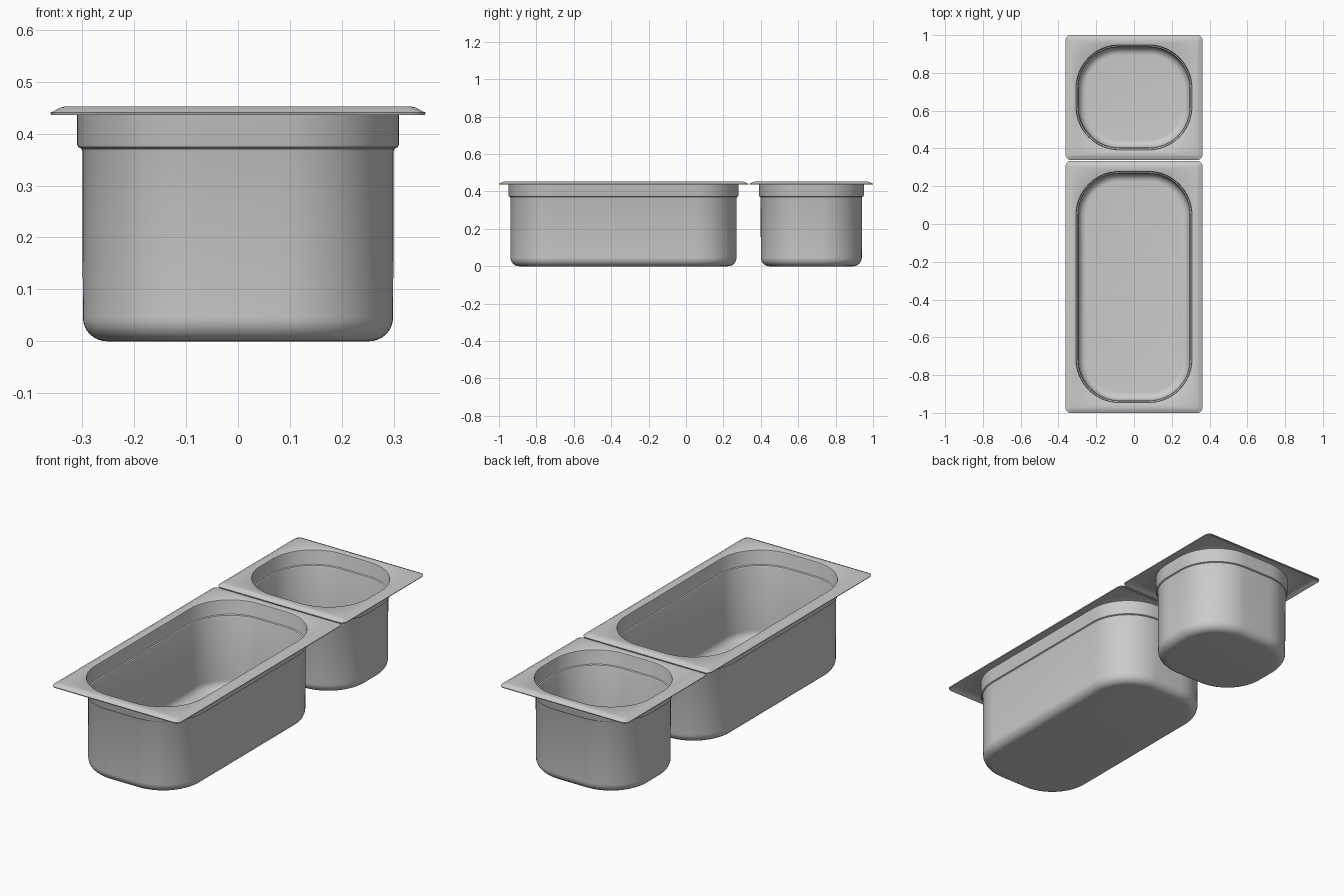
import bpy, bmesh
from math import cos, sin, pi

if "Cube" in bpy.data.objects:
    bpy.data.objects.remove(bpy.data.objects["Cube"])

SHEET = 0.005   # metal thickness
STEPS = 16      # segments per rounded corner


def ring(bm, hx, hy, r, z):
    """Rounded rectangle of vertices, counter-clockwise from above."""
    verts = []
    for k, (sx, sy) in enumerate([(1, 1), (-1, 1), (-1, -1), (1, -1)]):
        for i in range(STEPS + 1):
            a = (k + i / STEPS) * pi / 2
            verts.append(bm.verts.new((sx * (hx - r) + r * cos(a),
                                       sy * (hy - r) + r * sin(a), z)))
    return verts


def pan(name, centre_y, rim_hy, well_hy):
    bm = bmesh.new()
    rim_hx, well_hx, well_r = 0.36, 0.31, 0.232
    rings = []
    # sloping rim edge and flat flange: (inset, height)
    for d, z in [(0, 0.436), (0.006, 0.4385), (0.019, 0.4455), (0.025, 0.447)]:
        rings.append(ring(bm, rim_hx - d, rim_hy - d, 0.026 - d * 0.6, z))
    # collar, stacking step and wall: (inset, height)
    profile = [(-0.003, 0.447), (-0.001, 0.446), (0, 0.443), (0, 0.379),
               (0.002, 0.374), (0.008, 0.371), (0.010, 0.366)]
    # rounded bottom edge
    fillet = 0.046
    for i in range(9):
        a = i / 8 * pi / 2
        profile.append((0.011 + fillet * (1 - cos(a)), fillet * (1 - sin(a))))
    for d, z in profile:
        rings.append(ring(bm, well_hx - d, well_hy - d, well_r - d, z))
    for a, b in zip(rings, rings[1:]):
        n = len(a)
        for i in range(n):
            j = (i + 1) % n
            bm.faces.new((a[i], b[i], b[j], a[j]))
    # flat floor
    bm.faces.new(rings[-1][::-1])

    mesh = bpy.data.meshes.new(name)
    bm.to_mesh(mesh)
    bm.free()
    obj = bpy.data.objects.new(name, mesh)
    bpy.context.collection.objects.link(obj)
    obj.location.y = centre_y
    bpy.ops.object.select_all(action='DESELECT')
    obj.select_set(True)
    bpy.context.view_layer.objects.active = obj
    # sheet thickness grows to the inside and top
    mod = obj.modifiers.new("sheet", 'SOLIDIFY')
    mod.thickness = SHEET
    mod.offset = -1
    mod.use_even_offset = True
    bpy.ops.object.modifier_apply(modifier=mod.name)
    bpy.ops.object.shade_smooth_by_angle(angle=pi / 6)


pan("large_pan", -0.334, 0.666, 0.615)
pan("small_pan", 0.67, 0.33, 0.281)
